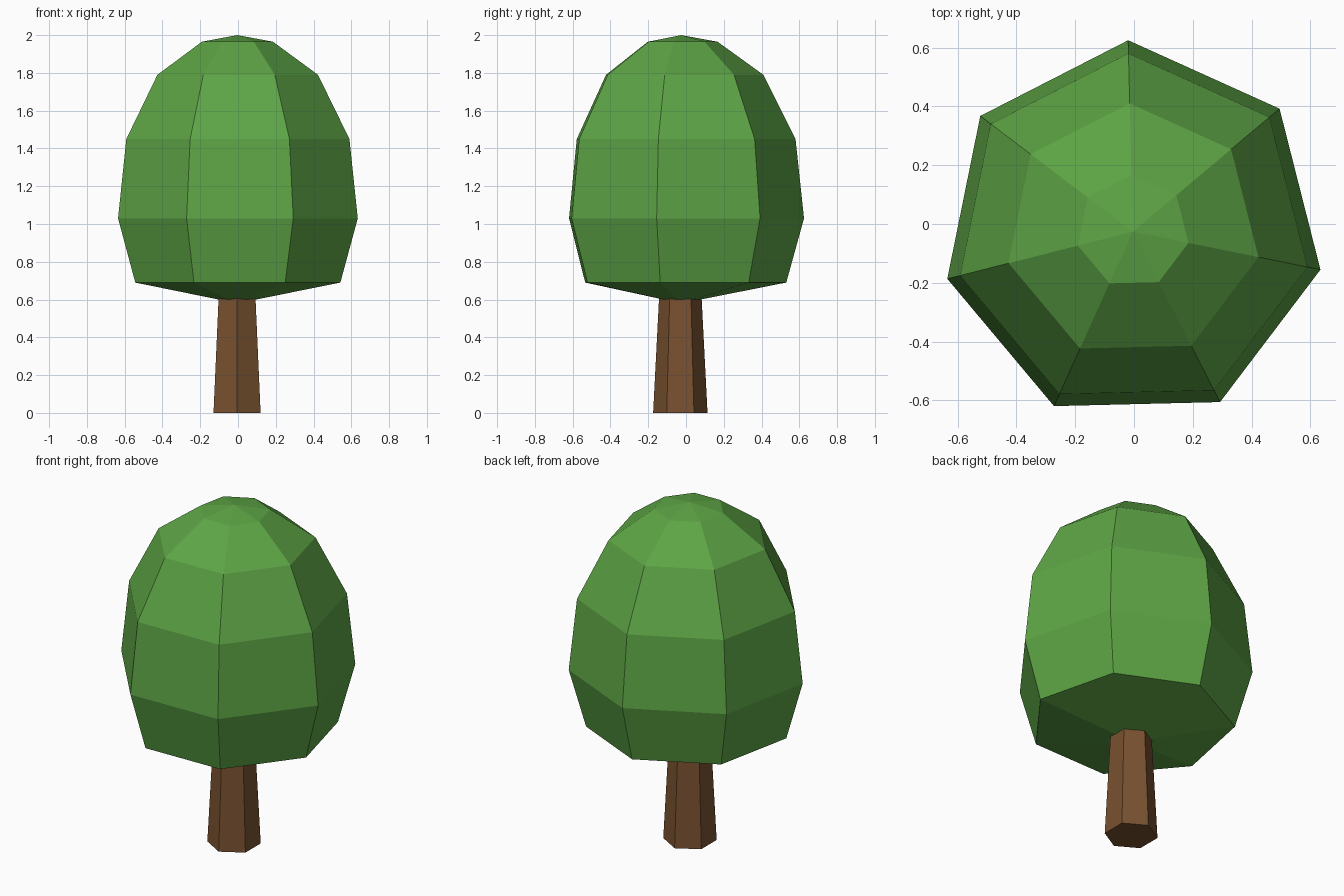
import bpy, bmesh, math

default_cube = bpy.data.objects.get("Cube")
if default_cube:
    bpy.data.objects.remove(default_cube, do_unlink=True)


def make_material(name, rgb):
    mat = bpy.data.materials.new(name)
    mat.use_nodes = True
    colour = (*rgb, 1.0)
    mat.diffuse_color = colour
    mat.node_tree.nodes["Principled BSDF"].inputs["Base Color"].default_value = colour
    return mat


def lathe(name, profile, sides, start, centre, mat):
    """Flat-faced solid from (radius, height) pairs; zero radius makes a point."""
    bm = bmesh.new()
    rings = []
    for radius, z in profile:
        count = sides if radius else 1
        rings.append([bm.verts.new((
            radius * math.cos(start + math.tau * i / sides),
            radius * math.sin(start + math.tau * i / sides), z))
            for i in range(count)])
    for low, high in zip(rings, rings[1:]):
        for i in range(sides):
            j = (i + 1) % sides
            corners = [low[i % len(low)], low[j % len(low)],
                       high[j % len(high)], high[i % len(high)]]
            bm.faces.new(list(dict.fromkeys(corners)))
    # Close open ends with a flat cap
    for ring in (rings[0], rings[-1]):
        if len(ring) > 1:
            bm.faces.new(ring)
    bmesh.ops.recalc_face_normals(bm, faces=bm.faces)
    mesh = bpy.data.meshes.new(name)
    bm.to_mesh(mesh)
    bm.free()
    mesh.materials.append(mat)
    obj = bpy.data.objects.new(name, mesh)
    obj.location = (*centre, 0)
    bpy.context.collection.objects.link(obj)
    return obj


leaf_green = make_material("leaf green", (0.11, 0.375, 0.06))
bark_brown = make_material("bark brown", (0.19, 0.083, 0.03))

# Tapered six-sided trunk
lathe("trunk", [(0.144, 0), (0.108, 0.7)], 6, math.radians(90),
      (-0.005, -0.03), bark_brown)

# Seven-sided egg-shaped crown
crown_profile = [(0, 0.58), (0.557, 0.69), (0.651, 1.03), (0.606, 1.45),
                 (0.436, 1.79), (0.193, 1.965), (0, 2.0)]
lathe("crown", crown_profile, 7, math.radians(91.4), (-0.004, -0.026), leaf_green)
